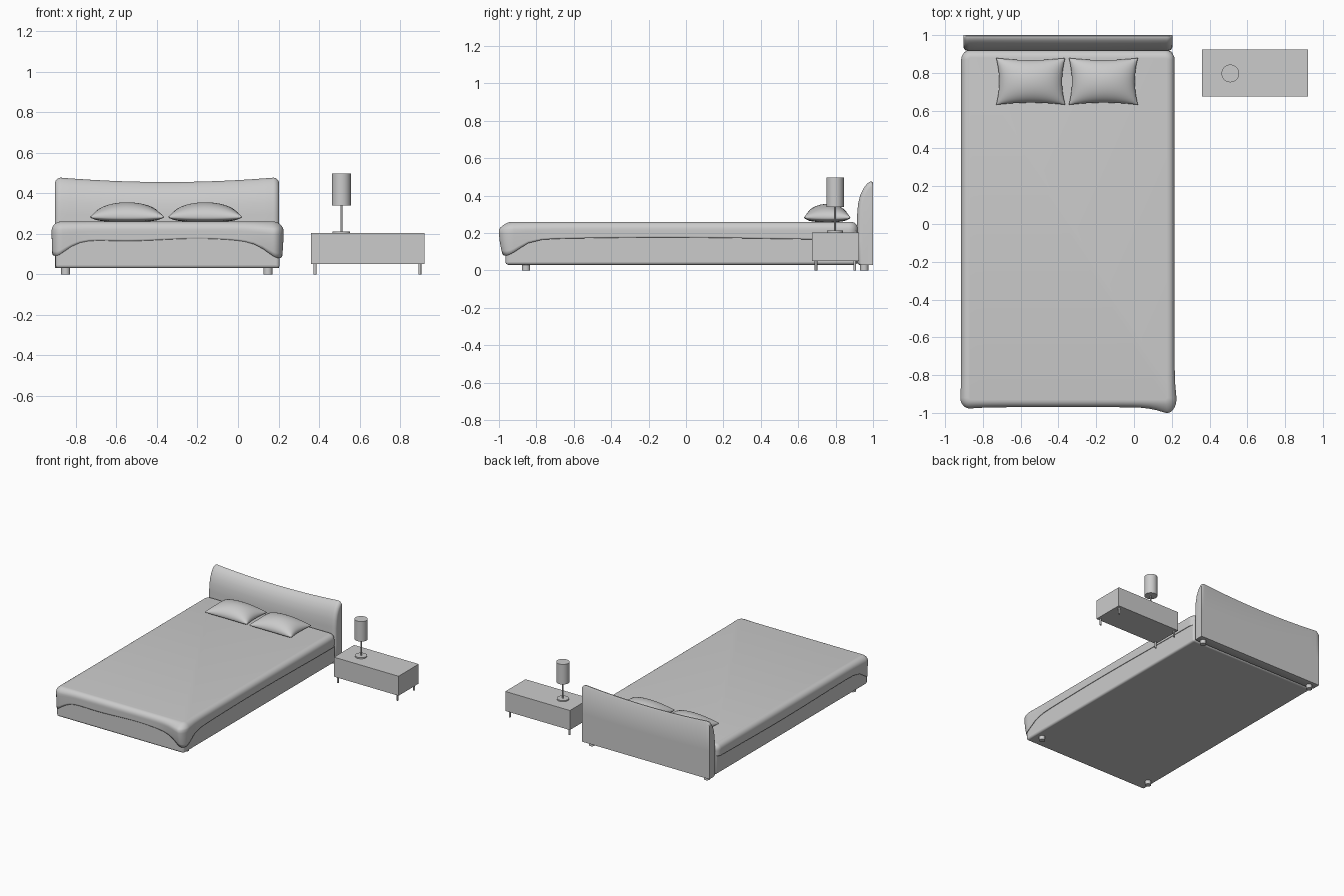
import bpy, bmesh, math

if "Cube" in bpy.data.objects:
    bpy.data.objects.remove(bpy.data.objects["Cube"])


def make_object(name, verts, faces, angle=40):
    me = bpy.data.meshes.new(name)
    me.from_pydata(verts, [], faces)
    bm = bmesh.new()
    bm.from_mesh(me)
    bmesh.ops.remove_doubles(bm, verts=bm.verts, dist=1e-5)
    bmesh.ops.recalc_face_normals(bm, faces=bm.faces)
    bm.to_mesh(me)
    bm.free()
    ob = bpy.data.objects.new(name, me)
    bpy.context.collection.objects.link(ob)
    smooth(ob, angle)
    return ob


def smooth(ob, angle=40):
    bpy.ops.object.select_all(action='DESELECT')
    ob.select_set(True)
    bpy.context.view_layer.objects.active = ob
    bpy.ops.object.shade_smooth_by_angle(angle=math.radians(angle))


def box(name, lo, hi, bevel=0):
    bpy.ops.mesh.primitive_cube_add(size=1, location=[(a + b) / 2 for a, b in zip(lo, hi)])
    ob = bpy.context.object
    ob.name = name
    ob.scale = [b - a for a, b in zip(lo, hi)]
    bpy.ops.object.transform_apply(location=False, rotation=False, scale=True)
    if bevel:
        smooth(ob, 40)
        m = ob.modifiers.new("round", 'BEVEL')
        m.width, m.segments = bevel, 4
    return ob


def cylinder(name, x, y, z0, z1, r, sides=32):
    bpy.ops.mesh.primitive_cylinder_add(vertices=sides, radius=r, depth=z1 - z0,
                                        location=(x, y, (z0 + z1) / 2))
    ob = bpy.context.object
    ob.name = name
    smooth(ob, 40)
    return ob


def loft(rings):
    n = len(rings[0])
    verts = [p for ring in rings for p in ring]
    faces = [(k * n + i, k * n + (i + 1) % n, (k + 1) * n + (i + 1) % n, (k + 1) * n + i)
             for k in range(len(rings) - 1) for i in range(n)]
    return verts, faces


# Bed base and feet
box("bed_base", (-0.90, -0.965, 0.03), (0.205, 0.915, 0.215), 0.015)
for x in (-0.85, 0.148):
    for y in (-0.855, 0.953):
        cylinder("bed_foot", x, y, 0, 0.04, 0.022)

# Blanket: rounded rectangle outline draped down to a wavy hem
X0, X1, Y0, Y1, R, TOP = -0.915, 0.215, -0.97, 0.92, 0.05, 0.26


def outline():
    corners = [(X1 - R, Y1 - R, 0), (X0 + R, Y1 - R, 90), (X0 + R, Y0 + R, 180), (X1 - R, Y0 + R, 270)]
    arcs = []
    for cx, cy, a0 in corners:
        for i in range(9):
            a = math.radians(a0 + 90 * i / 8)
            arcs.append((cx + R * math.cos(a), cy + R * math.sin(a), math.cos(a), math.sin(a)))
    pts = []
    for i, p in enumerate(arcs):
        pts.append(p)
        if i % 9 == 8:
            q = arcs[(i + 1) % 36]
            pts += [(p[0] + (q[0] - p[0]) * t / 24, p[1] + (q[1] - p[1]) * t / 24, p[2], p[3])
                    for t in range(1, 24)]
    return pts


def corner_weight(x, y, cx):
    d = max(0, math.hypot(x - cx, y - Y0) - 0.02)
    return math.exp(-(d / 0.085) ** 1.5)


ring_steps = [(0.04 * (1 - math.sin(a)), 0.04 * (1 - math.cos(a)), 0)
              for a in [math.pi / 2 * i / 6 for i in range(7)]]
ring_steps += [(0, 0.04, t / 6) for t in range(1, 7)]
rings = []
for inset, drop, t in ring_steps:
    ring = []
    for x, y, nx, ny in outline():
        wl, wr = corner_weight(x, y, X0), corner_weight(x, y, X1)
        hem = 0.17 + 0.006 * math.sin(x * 9 + y * 3) - 0.085 * max(wl, wr)
        swell = (drop / 0.04) * (1 - 0.6 * t * t)
        ox = nx * (0.012 * wr + 0.005 * wl) * swell
        oy = ny * (0.036 * wr + 0.008 * wl) * swell
        z = TOP - drop
        ring.append((x - nx * inset + ox, y - ny * inset + oy, z + (hem - z) * t))
    rings.append(ring)
verts, faces = loft(rings)
faces.append(tuple(range(len(rings[0]))))
blanket = make_object("blanket", verts, faces, 60)
m = blanket.modifiers.new("thickness", 'SOLIDIFY')
m.thickness, m.offset = 0.005, -1

# Headboard: padded side profile swept across the width, with a dipped top
profile = [(1.0, 0.0), (0.925, 0.0), (0.915, 0.02), (0.915, 0.3), (0.915, 0.6), (0.92, 0.73),
           (0.932, 0.84), (0.95, 0.92), (0.97, 0.975), (0.985, 0.998), (0.994, 1.0), (1.0, 0.98), (1.0, 0.5)]
XL, XR, RC = -0.903, 0.203, 0.03
arc = [RC * (1 - math.cos(math.pi / 2 * i / 6)) for i in range(7)]
stations = [XL + e for e in arc]
stations += [XL + RC + (XR - XL - 2 * RC) * i / 24 for i in range(1, 24)]
stations += [XR - e for e in reversed(arc)]
rings = []
for x in stations:
    e = min(x - XL, XR - x, RC)
    cut = RC - math.sqrt(max(0, RC * RC - (RC - e) ** 2))
    u = (x - (XL + XR) / 2) / 0.53
    height = 0.455 + 0.022 * min(1, u * u) - cut - 0.03
    rings.append([(x, 1.0 - (1.0 - y) * (1 - cut * 11 / 1.0 * 0.8), 0.03 + f * height) for y, f in profile])
verts, faces = loft(rings)
n = len(profile)
faces += [tuple(range(n)), tuple(range(len(verts) - n, len(verts)))]
make_object("headboard", verts, faces, 50)


# Pillows: pinched cushions with a flatter underside
def pillow(name, cx, cy):
    n, grid, faces = 28, [], []
    for side, h in ((1, 0.072), (-1, 0.026)):
        base = len(grid)
        for i in range(n + 1):
            for j in range(n + 1):
                u, v = -math.cos(math.pi * i / n), -math.cos(math.pi * j / n)
                x = 0.183 * u * (1 - 0.09 * (1 - v * v))
                y = 0.124 * v * (1 - 0.09 * (1 - u * u))
                puff = max(0, (1 - u * u) * (1 - v * v)) ** (0.5 if side > 0 else 0.3)
                grid.append((cx + x, cy + y, 0.283 + side * h * puff))
        for i in range(n):
            for j in range(n):
                a = base + i * (n + 1) + j
                faces.append((a, a + 1, a + n + 2, a + n + 1))
    make_object(name, grid, faces, 80)


pillow("left_pillow", -0.547, 0.755)
pillow("right_pillow", -0.162, 0.755)

# Nightstand with thin legs
box("nightstand", (0.36, 0.675, 0.05), (0.92, 0.925, 0.203))
for x in (0.38, 0.897):
    for y in (0.695, 0.902):
        cylinder("nightstand_leg", x, y, 0, 0.052, 0.007, 16)

# Table lamp
cylinder("lamp_base", 0.51, 0.797, 0.203, 0.212, 0.043)
cylinder("lamp_stem", 0.51, 0.797, 0.21, 0.36, 0.005, 16)
cylinder("lamp_shade", 0.51, 0.797, 0.34, 0.497, 0.047)
